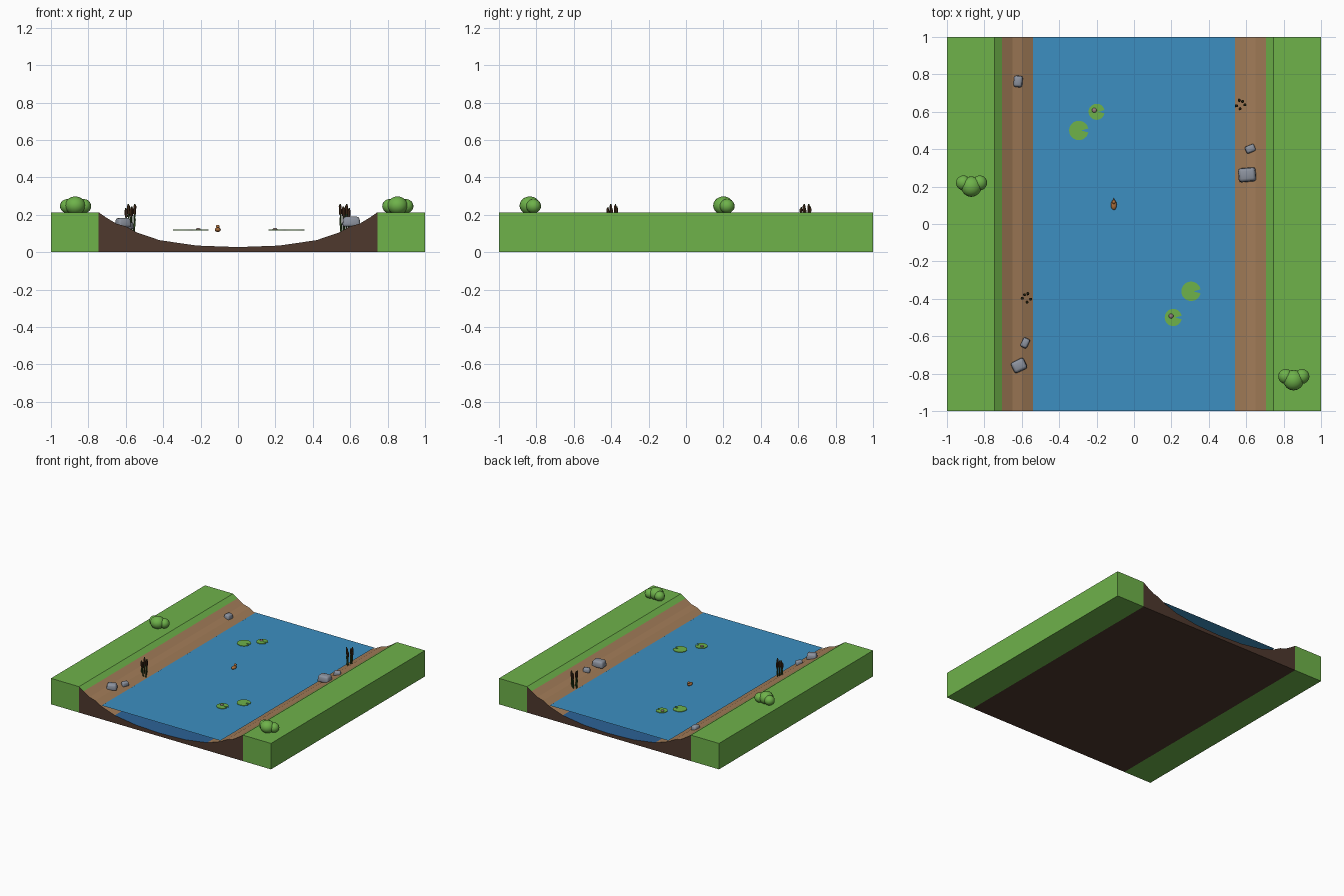
import bpy, bmesh, math, random
from mathutils import Vector, Matrix

if "Cube" in bpy.data.objects:
    bpy.data.objects.remove(bpy.data.objects["Cube"])

random.seed(4)


def mat(name, r, g, b):
    m = bpy.data.materials.new(name)
    lin = [((c / 255 + 0.055) / 1.055) ** 2.4 for c in (r, g, b)]
    m.diffuse_color = (*lin, 1)
    m.use_nodes = True
    m.node_tree.nodes["Principled BSDF"].inputs["Base Color"].default_value = m.diffuse_color
    return m


GRASS = mat("grass green", 110, 178, 74)
EARTH = mat("earth brown", 78, 56, 45)
BANK = mat("bank tan", 162, 124, 88)
WATER = mat("water blue", 60, 143, 193)
DEEP = mat("deep blue", 44, 98, 150)
ROCK = mat("rock grey", 140, 146, 158)
REED = mat("reed green", 52, 82, 36)
HEAD = mat("cattail brown", 72, 46, 28)
BIRD = mat("bird brown", 172, 112, 62)
BUD = mat("bud mauve", 150, 125, 125)


def finish(name, bm, mats, smooth=False):
    bmesh.ops.recalc_face_normals(bm, faces=bm.faces)
    me = bpy.data.meshes.new(name)
    bm.to_mesh(me)
    bm.free()
    for m in mats:
        me.materials.append(m)
    ob = bpy.data.objects.new(name, me)
    bpy.context.collection.objects.link(ob)
    if smooth:
        for p in me.polygons:
            p.use_smooth = True
    return ob


def ball(bm, loc, size, seg=16):
    m = Matrix.Translation(loc) @ Matrix.Diagonal((*size, 1))
    bmesh.ops.create_uvsphere(bm, u_segments=seg, v_segments=seg // 2 + 2, radius=1, matrix=m)


# terrain: mirrored cross-section run along y
half = [(0, .027), (.22, .035), (.42, .064), (.54, .105), (.60, .138),
        (.65, .152), (.705, .185), (.745, .213), (1, .213)]
profile = [(-x, z) for x, z in reversed(half[1:])] + half
bm = bmesh.new()
cols = [[bm.verts.new((x, y, h)) for y in (-1, 1) for h in (0, z)] for x, z in profile]
for a, b in zip(cols, cols[1:]):
    for i, j in ((0, 1), (1, 3), (3, 2), (2, 0)):
        bm.faces.new((a[i], a[j], b[j], b[i]))
for c in (cols[0], cols[-1]):
    bm.faces.new((c[0], c[1], c[3], c[2]))
bmesh.ops.recalc_face_normals(bm, faces=bm.faces)
for f in bm.faces:
    x = abs(f.calc_center_median().x)
    if f.normal.z > .3:
        f.material_index = 0 if x > .705 else 2 if x > .42 else 3
    else:
        f.material_index = 0 if x > .745 else 1
finish("riverbed_terrain", bm, [GRASS, EARTH, BANK, DEEP])

# water sheet
bm = bmesh.new()
bm.faces.new([bm.verts.new(p) for p in ((-.54, -1, .113), (.54, -1, .113), (.54, 1, .113), (-.54, 1, .113))])
finish("water_surface", bm, [WATER])

# bushes: one main ball with two lobes
for i, (x, y) in enumerate([(-.87, .20), (.853, -.835)]):
    bm = bmesh.new()
    ball(bm, (x, y, .249), (.055, .055, .049))
    ball(bm, (x - .042, y + .02, .246), (.04, .04, .038))
    ball(bm, (x + .045, y + .02, .246), (.04, .04, .038))
    finish(f"bush_{i + 1}", bm, [GRASS], True)

# rocks: bevelled, slightly tapered boxes
rocks = [(-.62, .762, .15, .05, .065, .045, -5), (-.615, -.757, .158, .08, .066, .05, 25),
         (-.582, -.636, .142, .04, .056, .036, -25), (.605, .263, .163, .098, .078, .054, 5),
         (.622, .402, .155, .056, .042, .036, 22)]
for i, (x, y, z, sx, sy, sz, a) in enumerate(rocks):
    bm = bmesh.new()
    bmesh.ops.create_cube(bm, size=1)
    for v in bm.verts:
        if v.co.z > 0:
            v.co.x *= .85
            v.co.y *= .85
        v.co = Vector((v.co.x * sx, v.co.y * sy, v.co.z * sz))
    bmesh.ops.bevel(bm, geom=bm.edges[:], offset=sz * .25, segments=2, profile=.5, affect='EDGES')
    bm.transform(Matrix.Translation((x, y, z)) @ Matrix.Rotation(math.radians(a), 4, 'Z'))
    finish(f"rock_{i + 1}", bm, [ROCK], True)


# reeds: leaning stems with pointed brown heads
def cone(bm, p, q, r1, r2, index):
    d = q - p
    m = Matrix.Translation((p + q) / 2) @ d.to_track_quat('Z', 'Y').to_matrix().to_4x4()
    before = set(bm.faces)
    bmesh.ops.create_cone(bm, cap_ends=True, segments=6, radius1=r1, radius2=r2, depth=d.length, matrix=m)
    for f in set(bm.faces) - before:
        f.material_index = index


stems = [(-.022, 0, .235), (-.01, .018, .258), (.007, .024, .245), (.022, -.005, .258), (.003, -.02, .24)]
for i, (x, y, s) in enumerate([(-.575, -.397, 1), (.57, .637, -1)]):
    bm = bmesh.new()
    for dx, dy, top in stems:
        base = Vector((x + s * dx * .8, y + dy * .8, .10))
        tip = Vector((x + s * dx * 1.1, y + dy * 1.1, top))
        cone(bm, base, tip, .005, .004, 0)
        cone(bm, base.lerp(tip, .65), base.lerp(tip, .92), .008, .008, 1)
        cone(bm, base.lerp(tip, .92), tip, .008, .001, 1)
        # short leaf blade beside the stem
        cone(bm, base, base + Vector((s * dx * .5, dy * .5, .085)), .005, .001, 0)
    finish(f"reed_clump_{i + 1}", bm, [REED, HEAD])

# lily pads: thin notched discs, two of them with a bud
pads = [(-.295, .50, .052, 0), (-.20, .60, .043, 1), (.21, -.50, .046, 1), (.305, -.36, .052, 0)]
for i, (x, y, r, bud) in enumerate(pads):
    bm = bmesh.new()
    ring = [bm.verts.new((x + r * .25, y, .116))]
    for k in range(25):
        a = math.radians(12 + k * 14)
        ring.append(bm.verts.new((x + r * math.cos(a), y + r * math.sin(a), .116)))
    f = bm.faces.new(ring)
    ext = bmesh.ops.extrude_face_region(bm, geom=[f])
    bmesh.ops.translate(bm, vec=(0, 0, .004), verts=[v for v in ext['geom'] if isinstance(v, bmesh.types.BMVert)])
    finish(f"lily_pad_{i + 1}", bm, [GRASS])
    if bud:
        bm = bmesh.new()
        ball(bm, (x - .012, y + .008, .122), (.013, .013, .007), 12)
        finish(f"lily_bud_{i + 1}", bm, [BUD], True)

# small floating bird
bm = bmesh.new()
ball(bm, (-.108, .102, .120), (.016, .027, .012), 12)
ball(bm, (-.108, .118, .136), (.010, .011, .010), 12)
cone(bm, Vector((-.108, .126, .135)), Vector((-.108, .138, .134)), .005, .001, 0)
finish("bird", bm, [BIRD], True)
